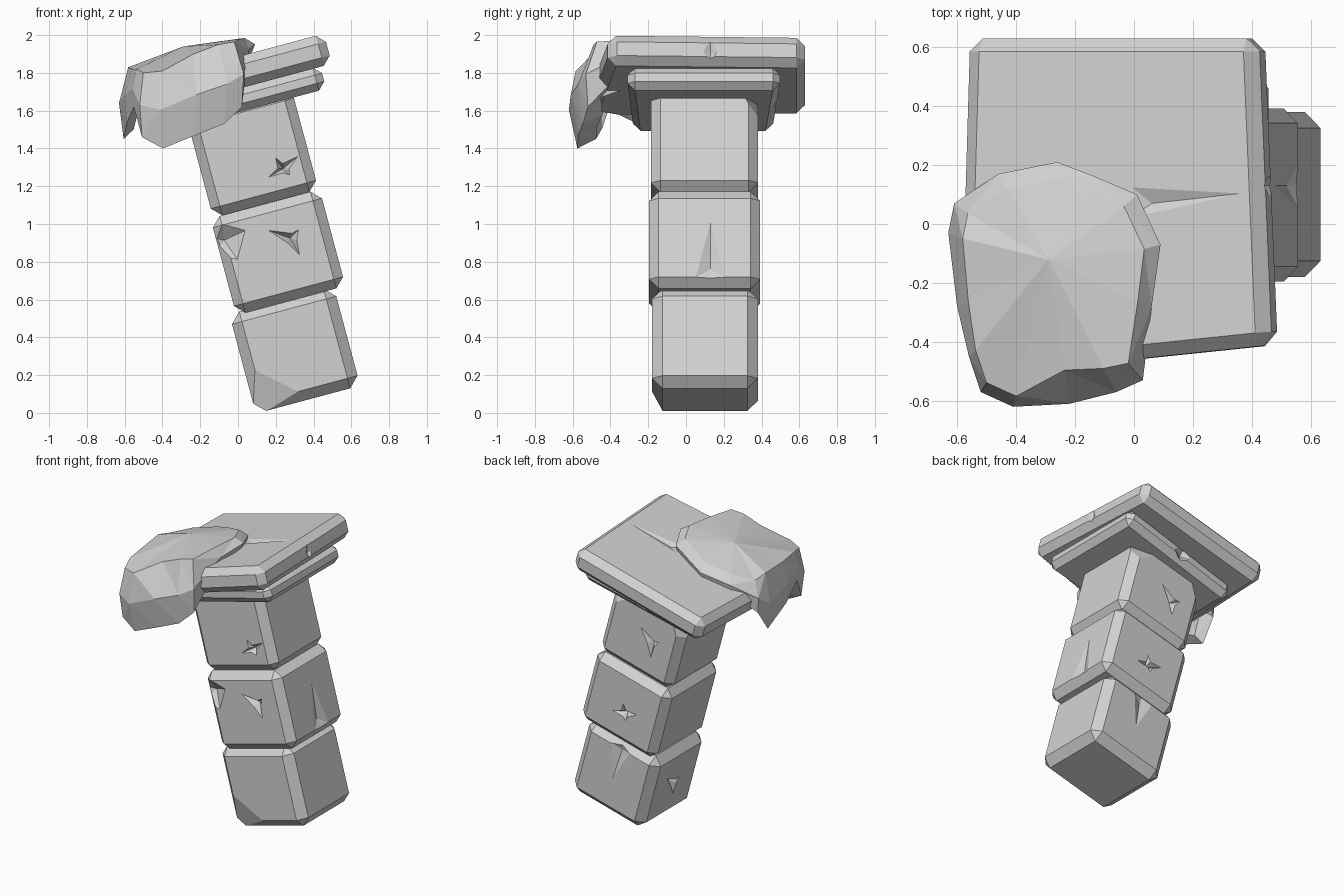
import bpy, bmesh, math
from mathutils import Matrix, Vector

if "Cube" in bpy.data.objects:
    bpy.data.objects.remove(bpy.data.objects["Cube"])

stone = bpy.data.materials.new("grey stone")
stone.diffuse_color = (0.65, 0.65, 0.65, 1)
stone.use_nodes = True
stone.node_tree.nodes["Principled BSDF"].inputs["Base Color"].default_value = stone.diffuse_color

# Leaning frame shared by all masonry: local z runs up the pillar
LEAN = Matrix.Translation((0.37, 0.1, 0.07)) @ Matrix.Rotation(math.radians(-15), 4, 'Y')


def finish(bm, name, frame=None):
    bmesh.ops.recalc_face_normals(bm, faces=bm.faces)
    if frame:
        bm.transform(frame)
    mesh = bpy.data.meshes.new(name)
    bm.to_mesh(mesh)
    bm.free()
    mesh.materials.append(stone)
    obj = bpy.data.objects.new(name, mesh)
    bpy.context.collection.objects.link(obj)
    return obj


def block(name, corners, z0, z1, bevel, chips=()):
    """Bevelled prism on four plan corners; each chip is a (point, normal) slice."""
    bm = bmesh.new()
    low = [bm.verts.new((x, y, z0)) for x, y in corners]
    top = [bm.verts.new((x, y, z1)) for x, y in corners]
    bm.faces.new(low[::-1])
    bm.faces.new(top)
    for i in range(4):
        j = (i + 1) % 4
        bm.faces.new((low[i], low[j], top[j], top[i]))
    bmesh.ops.bevel(bm, geom=bm.edges[:], offset=bevel, segments=1,
                    affect='EDGES', profile=0.5)
    for point, normal in chips:
        cut = bmesh.ops.bisect_plane(bm, geom=bm.verts[:] + bm.edges[:] + bm.faces[:],
                                     plane_co=point, plane_no=Vector(normal).normalized(),
                                     clear_outer=True)
        edges = [e for e in cut['geom_cut'] if isinstance(e, bmesh.types.BMEdge)]
        bmesh.ops.holes_fill(bm, edges=edges)
    return finish(bm, name, LEAN)


def rect(x0, x1, y0, y1):
    return [(x0, y0), (x1, y0), (x1, y1), (x0, y1)]


def pit(target, centre, normal, outline, depth):
    """Carve a pyramid-shaped pit; outline is (angle in degrees, radius) pairs."""
    n = Vector(normal)
    up = Vector((0, 0, 1)) if abs(n.z) < 0.5 else Vector((0, 1, 0))
    side = up.cross(n)
    c = Vector(centre) + n * 0.004
    bm = bmesh.new()
    ring = [bm.verts.new(c + r * (math.cos(math.radians(a)) * side
                                  + math.sin(math.radians(a)) * up)) for a, r in outline]
    deep, out = bm.verts.new(c - n * depth), bm.verts.new(c + n * 0.05)
    for i, v in enumerate(ring):
        w = ring[(i + 1) % len(ring)]
        bm.faces.new((v, w, out))
        bm.faces.new((w, v, deep))
    cutter = finish(bm, "pit_cutter", LEAN)
    cutter.hide_render = True
    mod = target.modifiers.new("pit", 'BOOLEAN')
    mod.operation, mod.object, mod.solver = 'DIFFERENCE', cutter, 'EXACT'
    bpy.context.view_layer.objects.active = target
    bpy.ops.object.modifier_apply(modifier=mod.name)
    bpy.data.objects.remove(cutter)


# Pillar blocks
lower = block("lower_block", rect(-.285, .287, -.28, .28), 0, .545, .055,
              [((-.14, -.28, .145), (-.134, -.6, -.151))])
middle = block("middle_block", rect(-.25, .348, -.295, .292), .53, 1.06, .05)
upper = block("upper_block", rect(-.235, .342, -.285, .282), 1.06, 1.61, .05,
              [((.34, .282, 1.43), (.3, .7, .35)),
               ((-.235, .24, 1.46), (-.6, .6, .35))])

# Capital slabs
plinth = block("lower_slab", [(-.38, -.38), (.52, -.41), (.52, .4), (-.38, .36)],
               1.565, 1.69, .04)
slab = block("upper_slab", [(-.51, -.62), (.585, -.51), (.54, .53), (-.475, .53)],
             1.685, 1.85, .045, [((-.50, -.40, 1.7), (-1, -.7, 0))])

# Star-shaped chips and wedge cracks
star = [(25, .11), (80, .03), (110, .075), (160, .03), (195, .1), (250, .025),
        (300, .05), (350, .035)]
spike = [(55, .03), (145, .13), (215, .03), (285, .11), (330, .04), (30, .07)]
wedge = [(90, .29), (215, .11), (270, .08), (325, .11)]
notch = [(90, .09), (180, .07), (270, .09), (0, .07)]
pit(upper, (.19, -.285, 1.215), (0, -1, 0), star, .05)
pit(middle, (.13, -.295, .85), (0, -1, 0), spike, .05)
pit(middle, (-.21, -.295, .93), (0, -1, 0),
    [(10, .13), (80, .09), (150, .12), (220, .1), (290, .13)], .07)
pit(upper, (-.02, .282, 1.33), (0, 1, 0), spike, .05)
pit(middle, (.03, .292, .75), (0, 1, 0), star, .05)
pit(lower, (-.285, 0, .27), (-1, 0, 0), spike, .05)
pit(middle, (.348, .03, .63), (1, 0, 0), wedge, .03)
pit(lower, (0, .28, .47), (0, 1, 0),
    [(270, .24), (20, .09), (90, .12), (160, .09)], .035)
pit(slab, (.17, -.03, 1.85), (0, 0, 1), [(6, .38), (140, .1), (215, .1)], .025)
pit(slab, (.565, .03, 1.75), (1, 0, 0), [(90, .1), (170, .05), (270, .08), (10, .05)], .025)
pit(plinth, (.05, .378, 1.62), (0, 1, 0), notch, .035)

# Draped lump: outline x, y, rim z, shoulder z, shoulder scale, rim scale
drape = [(.09, -.07, 1.92, 1.985, .85, .97), (.01, .1, 1.88, 1.965, .85, .97),
         (-.13, .16, 1.84, 1.93, .85, .97), (-.26, .21, 1.80, 1.89, .85, .97),
         (-.46, .17, 1.74, 1.85, .85, .97), (-.61, .07, 1.60, 1.81, .86, .98),
         (-.63, -.03, 1.45, 1.83, .86, .93), (-.60, -.28, 1.54, 1.82, .88, .96),
         (-.56, -.45, 1.62, 1.82, .92, .97), (-.52, -.57, 1.46, 1.80, .92, .95),
         (-.41, -.62, 1.40, 1.81, .92, .90), (-.22, -.61, 1.47, 1.90, .74, .91),
         (-.06, -.57, 1.53, 1.95, .80, .94), (.03, -.53, 1.62, 1.965, .84, .97),
         (.06, -.28, 1.87, 1.98, .86, .97)]
mid = Vector((-.28, -.17))


def ring(bm, scale, height):
    out = []
    for x, y, rim, top, shoulder, hem in drape:
        inner = .68 if y < -.55 else .78
        s = {'shoulder': shoulder, 'hem': hem, 'inner': inner}.get(scale, scale)
        p = mid + (Vector((x, y)) - mid) * s
        out.append(bm.verts.new((p.x, p.y, height(rim, top))))
    return out


bm = bmesh.new()
rings = [ring(bm, 'shoulder', lambda r, t: t),
         ring(bm, 1.0, lambda r, t: r + (t - r) * .5),
         ring(bm, 'hem', lambda r, t: r),
         ring(bm, 'inner', lambda r, t: r + .05),
         ring(bm, .74, lambda r, t: min(t - .08, 1.74))]
count = len(drape)
for a, b in zip(rings, rings[1:]):
    for i in range(count):
        j = (i + 1) % count
        bm.faces.new((a[i], a[j], b[j], b[i]))
crown = bm.verts.new((-.29, -.12, 1.94))
core = bm.verts.new((-.28, -.17, 1.74))
for i in range(count):
    j = (i + 1) % count
    bm.faces.new((crown, rings[0][j], rings[0][i]))
    bm.faces.new((core, rings[-1][i], rings[-1][j]))
bmesh.ops.triangulate(bm, faces=bm.faces[:])
finish(bm, "draped_lump")
